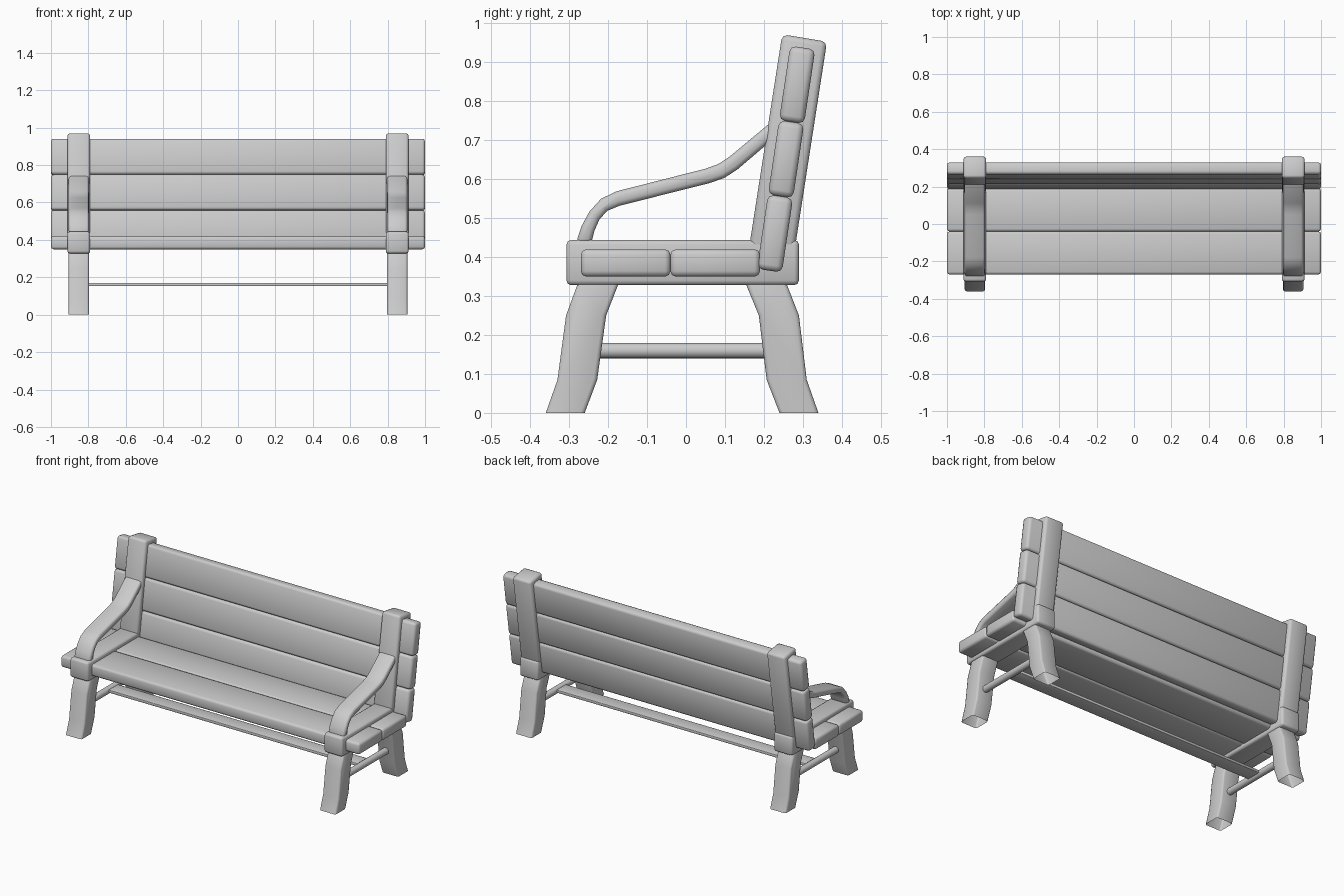
import bpy, bmesh, math

if "Cube" in bpy.data.objects:
    bpy.data.objects.remove(bpy.data.objects["Cube"])

def finish(name, bm, mirror):
    me = bpy.data.meshes.new(name)
    bm.to_mesh(me)
    bm.free()
    ob = bpy.data.objects.new(name, me)
    bpy.context.collection.objects.link(ob)
    bpy.ops.object.select_all(action='DESELECT')
    ob.select_set(True)
    bpy.context.view_layer.objects.active = ob
    bpy.ops.object.shade_smooth_by_angle(angle=math.radians(50))
    if mirror:
        ob.modifiers.new("Mirror", 'MIRROR')
    return ob

def prism(name, pts, x0, x1, bevel, mirror=True, open_first=False, segments=2):
    """Side profile of (y, z) points extruded along x, with rounded edges."""
    bm = bmesh.new()
    a = [bm.verts.new((x0, y, z)) for y, z in pts]
    b = [bm.verts.new((x1, y, z)) for y, z in pts]
    n = len(pts)
    bm.faces.new(a)
    bm.faces.new(b[::-1])
    for i in range(1 if open_first else 0, n):
        j = (i + 1) % n
        bm.faces.new((a[j], a[i], b[i], b[j]))
    bmesh.ops.recalc_face_normals(bm, faces=bm.faces)
    edges = [e for e in bm.edges if len(e.link_faces) == 2 and e.calc_face_angle() > 0.8]
    bmesh.ops.bevel(bm, geom=edges, offset=bevel, segments=segments,
                    profile=0.5, affect='EDGES', clamp_overlap=True)
    return finish(name, bm, mirror)

def rect(y0, y1, z0, z1):
    return [(y0, z0), (y1, z0), (y1, z1), (y0, z1)]

# seat slats
for i, y in enumerate((-0.27, -0.04)):
    prism(f"seat_slat_{i + 1}", rect(y, y + 0.23, 0.35, 0.42), -1, 1, 0.014, mirror=False)

# leaning back slats
s, c = math.sin(math.radians(8.5)), math.cos(math.radians(8.5))
w, h = 0.065, 0.193
for i in range(3):
    y, z = 0.182 + s * h * i, 0.37 + c * h * i
    prism(f"back_slat_{i + 1}",
          [(y, z), (y + c * w, z - s * w),
           (y + c * w + s * h, z - s * w + c * h), (y + s * h, z + c * h)],
          -1, 1, 0.015, mirror=False)

# side frames and back posts
prism("seat_frame", rect(-0.307, 0.29, 0.328, 0.444), 0.79, 0.912, 0.012)
prism("back_post", [(0.155, 0.38), (0.27, 0.36), (0.362, 0.953), (0.247, 0.972)],
      0.79, 0.912, 0.014)

# legs, open underneath
prism("front_leg", [(-0.36, 0), (-0.26, 0), (-0.228, 0.085), (-0.205, 0.25), (-0.17, 0.34),
                    (-0.275, 0.34), (-0.308, 0.25), (-0.33, 0.085)],
      0.797, 0.905, 0.01, open_first=True)
prism("back_leg", [(0.24, 0), (0.34, 0), (0.31, 0.085), (0.29, 0.25), (0.255, 0.34),
                   (0.15, 0.34), (0.187, 0.25), (0.207, 0.085)],
      0.797, 0.905, 0.01, open_first=True)

# armrests
outer = [(-0.283, 0.435), (-0.268, 0.48), (-0.248, 0.517), (-0.218, 0.55), (-0.178, 0.569),
         (0.05, 0.627), (0.083, 0.639), (0.112, 0.658), (0.22, 0.748)]
inner = [(-0.243, 0.435), (-0.235, 0.468), (-0.222, 0.497), (-0.202, 0.519), (-0.17, 0.532),
         (0.06, 0.59), (0.098, 0.603), (0.132, 0.625), (0.24, 0.717)]
prism("armrest", outer + inner[::-1], 0.797, 0.905, 0.012)

# round side stretchers
bm = bmesh.new()
bmesh.ops.create_cone(bm, cap_ends=True, segments=16, radius1=0.02, radius2=0.02, depth=0.46)
for v in bm.verts:
    v.co = (0.851 + v.co.x, v.co.z, 0.16 + v.co.y)
bmesh.ops.recalc_face_normals(bm, faces=bm.faces)
finish("side_stretcher", bm, True)

# long flat stretcher
prism("long_stretcher", rect(-0.045, 0.045, 0.153, 0.17), -0.85, 0.85, 0.003, mirror=False)
